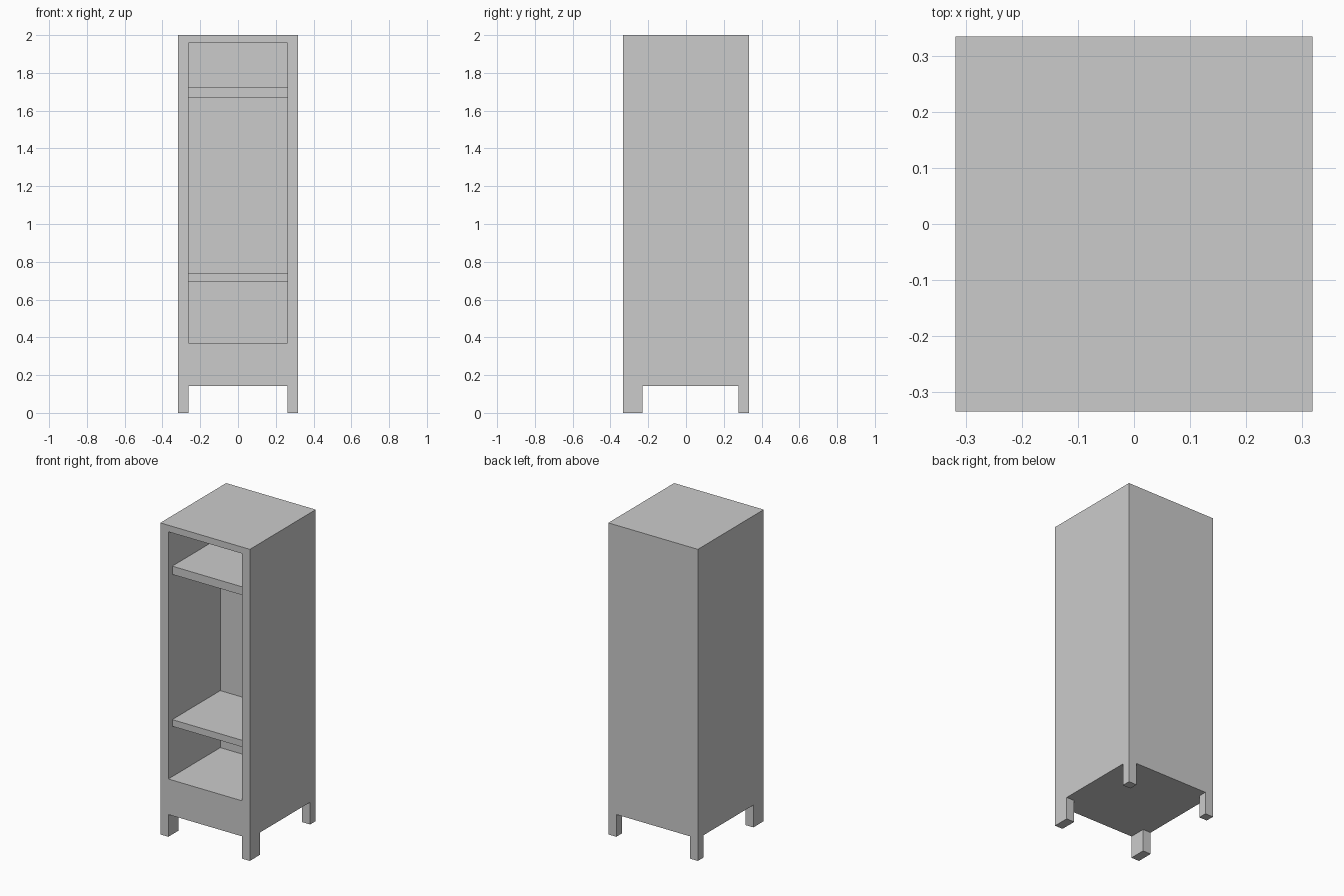
import bpy, bmesh

if "Cube" in bpy.data.objects:
    bpy.data.objects.remove(bpy.data.objects["Cube"])

HX, HY, TOP = 0.318, 0.334, 2.0      # half width, half depth, height
BASE = 0.143                         # underside of the cabinet body
OPEN_X, OPEN_Z0, OPEN_Z1 = 0.261, 0.371, 1.958
BACK_Y = 0.193                       # inner face of the back wall


def add_box(bm, x0, x1, y0, y1, z0, z1):
    verts = bmesh.ops.create_cube(bm, size=1)["verts"]
    for v in verts:
        v.co = (x1 if v.co.x > 0 else x0,
                y1 if v.co.y > 0 else y0,
                z1 if v.co.z > 0 else z0)


def finish(bm, name):
    bmesh.ops.recalc_face_normals(bm, faces=bm.faces[:])
    mesh = bpy.data.meshes.new(name)
    bm.to_mesh(mesh)
    bm.free()
    obj = bpy.data.objects.new(name, mesh)
    bpy.context.collection.objects.link(obj)
    return obj


def box(name, *bounds):
    bm = bmesh.new()
    add_box(bm, *bounds)
    return finish(bm, name)


# Cabinet body: inset the front face to the opening, then push it back
bm = bmesh.new()
add_box(bm, -HX, HX, -HY, HY, BASE, TOP)
bm.normal_update()
front = min(bm.faces, key=lambda f: f.calc_center_median().y)
bmesh.ops.inset_region(bm, faces=[front], thickness=0.02)
mid = (BASE + TOP) / 2
for v in front.verts:
    v.co = (OPEN_X if v.co.x > 0 else -OPEN_X, -HY,
            OPEN_Z1 if v.co.z > mid else OPEN_Z0)
new = bmesh.ops.extrude_discrete_faces(bm, faces=[front])["faces"]
for v in new[0].verts:
    v.co.y = BACK_Y
finish(bm, "cabinet_body")

# Shelves, set slightly back from the front
for name, z0, z1 in (("lower_shelf", 0.694, 0.737),
                     ("upper_shelf", 1.669, 1.722)):
    box(name, -OPEN_X, OPEN_X, -HY + 0.04, BACK_Y, z0, z1)

# Legs: the front pair is deeper than the back pair
for side, x0, x1 in (("left", -HX, -OPEN_X), ("right", OPEN_X, HX)):
    box(f"front_{side}_leg", x0, x1, -HY, -HY + 0.105, 0, BASE)
    box(f"back_{side}_leg", x0, x1, HY - 0.056, HY, 0, BASE)
